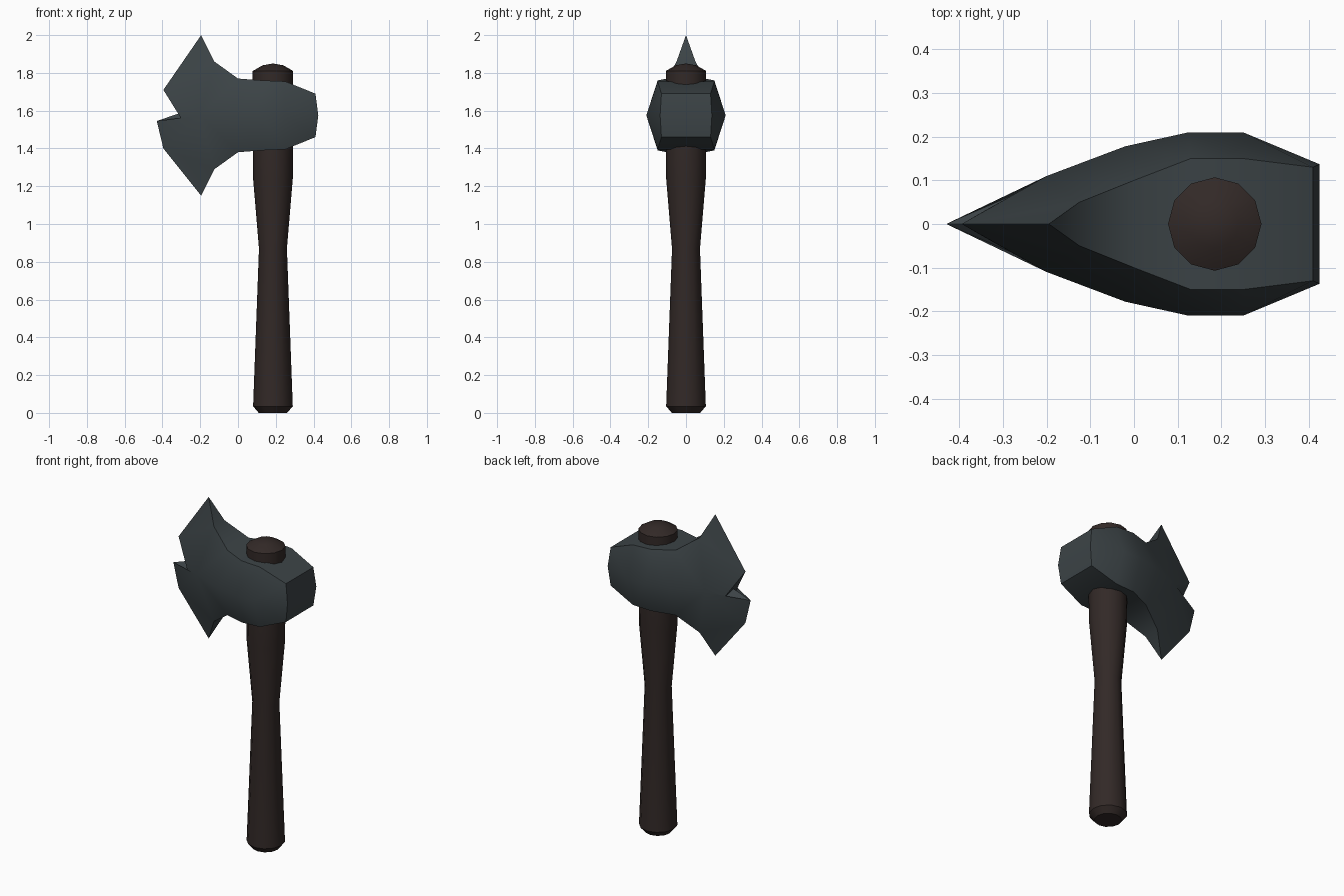
import bpy, bmesh, math

if "Cube" in bpy.data.objects:
    bpy.data.objects.remove(bpy.data.objects["Cube"])


def finish(name, bm, color, angle):
    bmesh.ops.remove_doubles(bm, verts=bm.verts, dist=0.0005)
    bmesh.ops.recalc_face_normals(bm, faces=bm.faces)
    me = bpy.data.meshes.new(name)
    bm.to_mesh(me)
    bm.free()
    ob = bpy.data.objects.new(name, me)
    bpy.context.collection.objects.link(ob)
    mat = bpy.data.materials.new(name + "_colour")
    mat.diffuse_color = color
    mat.use_nodes = True
    mat.node_tree.nodes["Principled BSDF"].inputs["Base Color"].default_value = mat.diffuse_color
    me.materials.append(mat)
    bpy.ops.object.select_all(action='DESELECT')
    ob.select_set(True)
    bpy.context.view_layer.objects.active = ob
    bpy.ops.object.shade_smooth_by_angle(angle=math.radians(angle))
    return ob


# axe head: rim and mid-height stations from poll to blade (x, half width, height)
MID_Z = 1.575
rim = [(0.41, 0.13, 0.115), (0.25, 0.15, 0.18), (0.13, 0.15, 0.185),
       (0.0, 0.10, 0.195), (-0.125, 0.05, 0.285)]
mid = [(0.425, 0.137), (0.25, 0.21), (0.125, 0.21), (-0.02, 0.178), (-0.20, 0.11)]
# cutting edge points on the centre plane
TIP_TOP, EDGE_TOP = (-0.195, 0, 2.0), (-0.395, 0, 1.71)
NOTCH, EDGE_MID = (-0.315, 0, 1.585), (-0.43, 0, 1.545)
EDGE_LOW, TIP_LOW = (-0.395, 0, 1.40), (-0.195, 0, 1.15)

bm = bmesh.new()


def face(*pts):
    bm.faces.new([bm.verts.new(p) for p in pts])


def rim_pt(i, side, up):
    x, w, h = rim[i]
    return (x, side * w, MID_Z + up * h)


def mid_pt(i, side):
    return (mid[i][0], side * mid[i][1], MID_Z)


for side in (-1, 1):
    # cheeks
    for up in (-1, 1):
        for i in range(4):
            face(rim_pt(i, side, up), rim_pt(i + 1, side, up),
                 mid_pt(i + 1, side), mid_pt(i, side))
    # blade flanks and chipped notch
    m = mid_pt(4, side)
    chip = (-0.285, side * 0.063, 1.533)
    face(rim_pt(4, side, 1), TIP_TOP, EDGE_TOP)
    face(rim_pt(4, side, 1), EDGE_TOP, m)
    face(EDGE_TOP, NOTCH, chip)
    face(EDGE_TOP, chip, m)
    face(m, chip, EDGE_MID)
    face(m, EDGE_MID, EDGE_LOW)
    face(m, EDGE_LOW, rim_pt(4, side, -1))
    face(EDGE_LOW, TIP_LOW, rim_pt(4, side, -1))
    face(NOTCH, chip, EDGE_MID)

for up, tip in ((1, TIP_TOP), (-1, TIP_LOW)):
    # top and bottom surfaces, and poll face
    for i in range(4):
        face(rim_pt(i, -1, up), rim_pt(i + 1, -1, up),
             rim_pt(i + 1, 1, up), rim_pt(i, 1, up))
    face(rim_pt(4, -1, up), tip, rim_pt(4, 1, up))
    face(rim_pt(0, -1, up), rim_pt(0, 1, up), mid_pt(0, 1), mid_pt(0, -1))
finish("axe_head", bm, (0.045, 0.057, 0.062, 1), 42)

# handle: turned twelve-sided profile (radius, height)
profile = [(0.075, 0.0), (0.105, 0.035), (0.074, 0.87), (0.105, 1.24),
           (0.107, 1.40), (0.107, 1.81), (0.055, 1.84)]
SIDES = 12
bm = bmesh.new()
rings = [[bm.verts.new((0.185 + r * math.cos(2 * math.pi * k / SIDES),
                        r * math.sin(2 * math.pi * k / SIDES), z))
          for k in range(SIDES)] for r, z in profile]
for a, b in zip(rings, rings[1:]):
    for k in range(SIDES):
        n = (k + 1) % SIDES
        bm.faces.new((a[k], a[n], b[n], b[k]))
bm.faces.new(rings[0])
# domed handle end
apex = bm.verts.new((0.185, 0, 1.85))
for k in range(SIDES):
    bm.faces.new((rings[-1][k], rings[-1][(k + 1) % SIDES], apex))
finish("handle", bm, (0.032, 0.022, 0.020, 1), 35)
